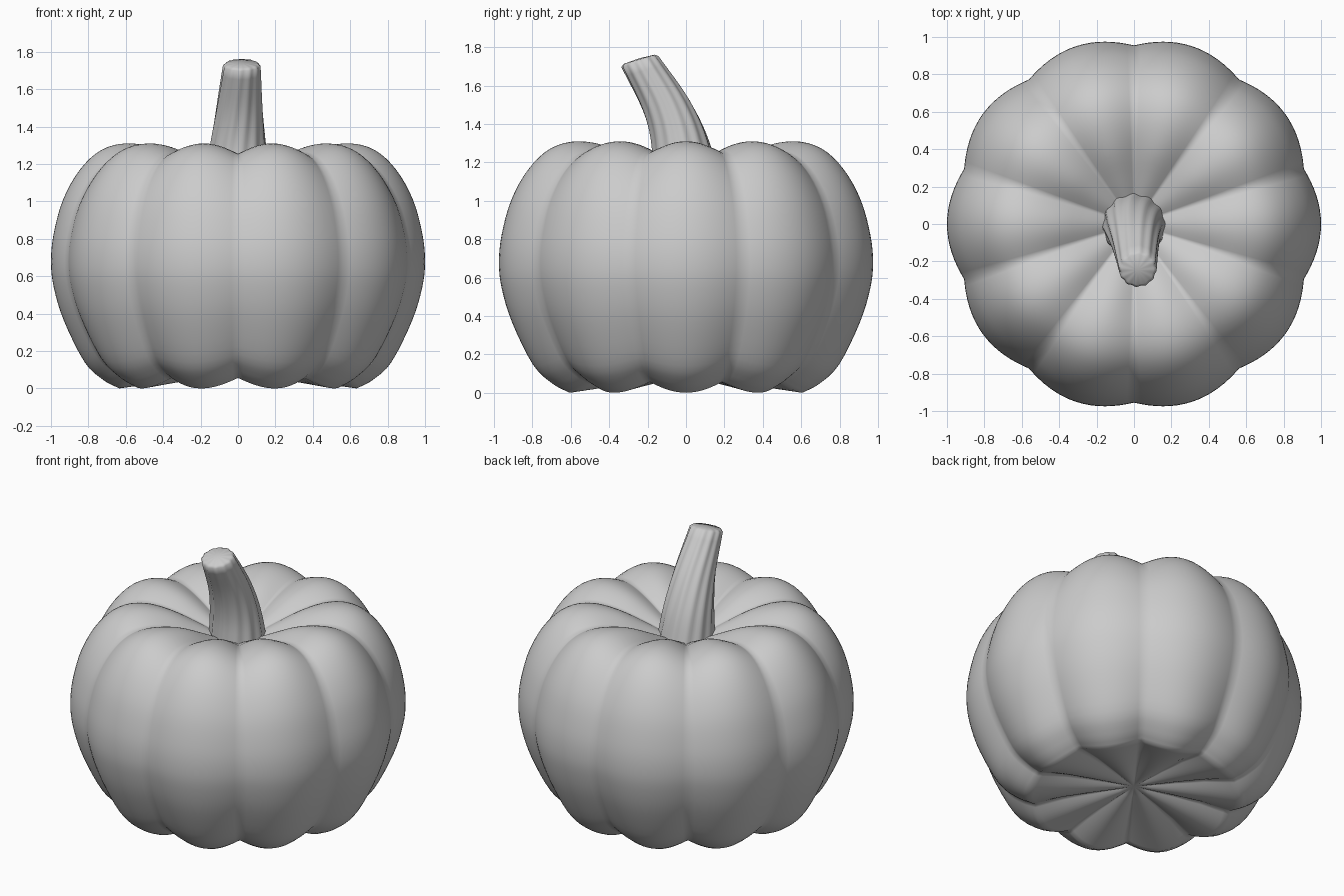
import bpy, math
from mathutils import Vector, Matrix

if "Cube" in bpy.data.objects:
    bpy.data.objects.remove(bpy.data.objects["Cube"])


def spline(pts, steps):
    """Catmull-Rom samples through a list of points of any dimension."""
    p = [Vector(q) for q in pts]
    p = [2 * p[0] - p[1]] + p + [2 * p[-1] - p[-2]]
    out = []
    for a, b, c, d in zip(p, p[1:], p[2:], p[3:]):
        for i in range(steps):
            t = i / steps
            out.append(0.5 * (2 * b + (c - a) * t + (2 * a - 5 * b + 4 * c - d) * t * t
                              + (3 * b - a - 3 * c + d) * t ** 3))
    return out + [p[-2]]


def loft(name, rings, start, end, angle):
    """Skin equal rings of points and close both ends on a centre point."""
    n = len(rings[0])
    verts = [v for r in rings for v in r] + [start, end]
    s, e, last = len(verts) - 2, len(verts) - 1, (len(rings) - 1) * n
    faces = []
    for j in range(n):
        k = (j + 1) % n
        faces += [(i * n + j, i * n + k, i * n + n + k, i * n + n + j)
                  for i in range(len(rings) - 1)]
        faces += [(s, k, j), (e, last + j, last + k)]
    me = bpy.data.meshes.new(name)
    me.from_pydata(verts, [], faces)
    ob = bpy.data.objects.new(name, me)
    bpy.context.collection.objects.link(ob)
    bpy.context.view_layer.objects.active = ob
    ob.select_set(True)
    bpy.ops.object.shade_smooth_by_angle(angle=math.radians(angle))
    ob.select_set(False)


# Ribbed body: lobe profile (radius, height), pinched at ten grooves
profile = [(0.635, 0.0), (0.72, 0.045), (0.82, 0.14), (0.93, 0.36), (0.985, 0.54),
           (1.0, 0.68), (0.985, 0.83), (0.935, 1.01), (0.845, 1.17), (0.73, 1.275),
           (0.59, 1.31), (0.42, 1.28), (0.25, 1.2), (0.1, 1.12)]
base = [(0.635 * t, 0.09 * (1 - t)) for t in (0.15, 0.4, 0.7, 0.95)]
SEG = 160
body = []
for r, z in base + [tuple(v) for v in spline(profile, 4)]:
    ring = []
    for j in range(SEG):
        a = math.tau * j / SEG
        g = (1 - abs(math.cos(5 * a))) * min(1, r / 0.4)
        rr = r * (1 - 0.045 * g)
        ring.append((rr * math.cos(a), rr * math.sin(a), 0.66 + (z - 0.66) * (1 - 0.085 * g)))
    body.append(ring)
loft("pumpkin_body", body, (0, 0, 0.09), (0, 0, 1.08), 80)

# Curved fluted stem: path (x, y, z, radius, tilt), twisting slightly as it rises
path = [(0, 0, 1.08, 0.175, 0), (0, -0.03, 1.3, 0.15, 0.1), (0.008, -0.105, 1.5, 0.125, 0.25),
        (0.02, -0.24, 1.725, 0.1, 0.29)]
stem = []
samples = spline(path, 5) + [Vector((0.02, -0.244, 1.737, 0.085, 0.29))]
for i, (x, y, z, r, tilt) in enumerate(samples):
    m = Matrix.Translation((x, y, z)) @ Matrix.Rotation(tilt, 4, 'X')
    twist = 0.5 * i / len(samples)
    stem.append([m @ Vector((q * math.cos(a + twist), q * math.sin(a + twist), 0))
                 for a in (math.tau * j / 72 for j in range(72))
                 for q in [r * (0.98 + 0.03 * math.cos(12 * a))]])
loft("stem", stem, path[0][:3], (0.02, -0.245, 1.742), 60)
